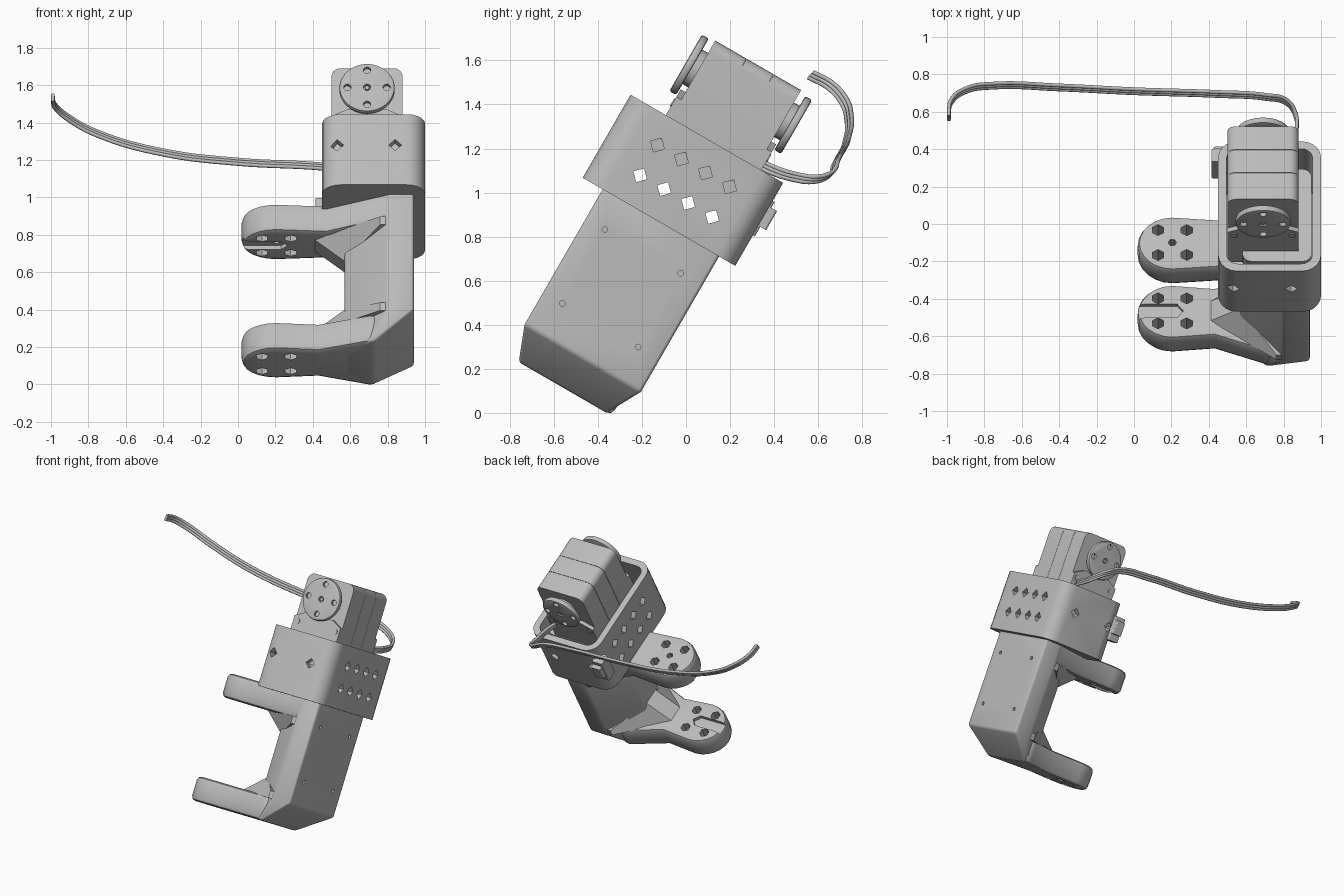
import bpy, bmesh, math
from mathutils import Vector

cube = bpy.data.objects.get("Cube")
if cube:
    bpy.data.objects.remove(cube, do_unlink=True)

TILT = math.radians(-30)      # the whole limb leans back about x
MID = -0.53                   # centre plane of the limb in its own depth axis
AX = 0.69                     # motor centre in x


def material(name, c):
    m = bpy.data.materials.new(name)
    m.use_nodes = True
    m.diffuse_color = (c, c, c, 1)
    m.node_tree.nodes["Principled BSDF"].inputs["Base Color"].default_value = (c, c, c, 1)
    return m


GREY = material("plain grey", 0.5)


def apply(ob, mod):
    bpy.context.view_layer.objects.active = ob
    bpy.ops.object.modifier_apply(modifier=mod.name)


def smooth(ob):
    bpy.ops.object.select_all(action='DESELECT')
    ob.select_set(True)
    bpy.context.view_layer.objects.active = ob
    bpy.ops.object.shade_smooth_by_angle(angle=math.radians(35))


def prism(name, pts, axis, levels, bevel=0, seg=2, tweak=None):
    """Extrude a 2D outline through levels on one limb axis: 0 = x, 1 = depth, 2 = up."""
    bm = bmesh.new()
    rings = []
    for h in levels:
        ring = []
        for p in pts:
            c = list(p)
            c.insert(axis, h)
            ring.append(bm.verts.new(c))
        rings.append(ring)
    bm.faces.new(rings[0])
    bm.faces.new(rings[-1])
    for a, b in zip(rings, rings[1:]):
        for i in range(len(pts)):
            j = (i + 1) % len(pts)
            bm.faces.new((a[i], a[j], b[j], b[i]))
    if tweak:
        for v in bm.verts:
            tweak(v.co)
    bmesh.ops.recalc_face_normals(bm, faces=bm.faces)
    me = bpy.data.meshes.new(name)
    bm.to_mesh(me)
    bm.free()
    ob = bpy.data.objects.new(name, me)
    bpy.context.collection.objects.link(ob)
    ob.rotation_euler.x = TILT
    me.materials.append(GREY)
    if bevel:
        mod = ob.modifiers.new("bevel", 'BEVEL')
        mod.width, mod.segments = bevel, seg
        mod.limit_method, mod.angle_limit = 'ANGLE', math.radians(35)
        apply(ob, mod)
    return ob


def ngon(cx, cy, r, n, turn=0):
    return [(cx + r * math.cos(turn + math.tau * i / n),
             cy + r * math.sin(turn + math.tau * i / n)) for i in range(n)]


def rect(x0, x1, y0, y1, r):
    pts = []
    for k, (cx, cy) in enumerate([(x1 - r, y1 - r), (x0 + r, y1 - r), (x0 + r, y0 + r), (x1 - r, y0 + r)]):
        for i in range(6):
            t = math.pi / 2 * (k + i / 5)
            pts.append((cx + r * math.cos(t), cy + r * math.sin(t)))
    return pts


def mirrored(half):
    """Close an outline of (x, offset) points about the limb's centre plane."""
    return [(x, MID + u) for x, u in half] + [(x, MID - u) for x, u in reversed(half) if u > 1e-6]


def cut(ob, *cutters):
    bpy.context.view_layer.update()
    for c in cutters:
        mod = ob.modifiers.new("cut", 'BOOLEAN')
        mod.object, mod.operation, mod.solver = c, 'DIFFERENCE', 'EXACT'
        apply(ob, mod)
        bpy.data.objects.remove(c, do_unlink=True)


# Sleeve around the motor, with diamond vent holes
sleeve = prism("sleeve", rect(0.45, 1.0, -0.94, -0.14, 0.1), 2, (0.69, 1.125))
cutters = [prism("cutter", rect(0.495, 0.955, -0.895, -0.185, 0.06), 2, (0.73, 1.3))]
for w in (0.83, 0.988):
    for i in range(4):
        cutters.append(prism("cutter", ngon(-0.72 + 0.126 * i, w, 0.036, 4), 0, (0.3, 1.2)))
for x in (0.53, 0.84):
    cutters.append(prism("cutter", ngon(x, 0.935, 0.035, 4), 1, (-1.1, 0)))
cut(sleeve, *cutters)
smooth(sleeve)
prism("motor_mount", rect(0.58, 0.95, -0.82, -0.25, 0.05), 2, (0.93, 1.02))


# Upright leg: wedge-shaped inner side, foot narrowed and cut back
def foot_taper(co):
    if co.z < -0.1 and co.x > 0.7:
        co.x = 0.73 if co.x > 0.9 else 0.7
        co.y = -0.773 if co.y < MID else -0.312


leg = prism("leg", mirrored([(0.94, 0.305), (0.8, 0.305), (0.57, 0.09)]), 2,
            (-0.18, -0.02, 0.72), 0.025, 3, foot_taper)
cut(leg, *[prism("cutter", ngon(u, w, 0.013, 12), 0, (0.9, 1.1))
           for u in (-0.735, -0.338) for w in (0.15, 0.537)])
smooth(leg)


# Two fork arms with hole patterns and a pointed slot on the inner face
def fork_arm(name, lo, hi, flare, inner):
    half = flare + [(0.205 + 0.185 * math.cos(t), 0.167 * math.sin(t))
                    for t in (math.pi * (0.5 + i / 12) for i in range(7))]
    arm = prism(name, mirrored(half), 2, (lo, hi), 0.03, 2)
    holes = [prism("cutter", ngon(0.205 + sx * 0.077, MID + sy * 0.077, 0.034, 6, math.pi / 6), 2, (lo - 1, hi + 1))
             for sx in (-1, 1) for sy in (-1, 1)]
    if inner > 0:
        slot_levels = (hi - 0.025, hi + 0.1)
    else:
        slot_levels = (lo - 0.1, lo + 0.025)
        holes.append(prism("cutter", ngon(0.205, MID, 0.022, 6), 2, (lo - 1, hi + 1)))
    slot = mirrored([(-0.1, 0.042), (0.23, 0.042), (0.265, 0)])
    cut(arm, prism("cutter", slot, 2, slot_levels), *holes)
    smooth(arm)


fork_arm("lower_fork_arm", -0.18, -0.01, [(0.74, 0.25), (0.69, 0.24), (0.43, 0.148)], 1)
fork_arm("upper_fork_arm", 0.55, 0.72, [(0.85, 0.3), (0.8, 0.3), (0.47, 0.148)], -1)


# Sloping gussets that wrap the leg's wedge where it meets each arm
def gusset(name, base, s):
    def slope(co):
        if abs(co.z - base) > 0.1:
            if co.x > 0.7:
                co.z = base + s * 0.05
            else:
                co.x = 0.57
    prism(name, mirrored([(0.82, 0.295), (0.76, 0.295), (0.4, 0.06)]), 2,
          (base, base + s * 0.14), tweak=slope)


gusset("lower_gusset", -0.02, 1)
gusset("upper_gusset", 0.56, -1)

# Motor body in three slices with narrow seams between them
for name, lo, hi in (("motor_front_cover", -0.73, -0.567), ("motor_middle", -0.565, -0.425),
                     ("motor_back_cover", -0.423, -0.28)):
    smooth(prism(name, rect(0.5, 0.88, 0.9, 1.53, 0.05), 1, (lo, hi)))
prism("motor_core", rect(0.505, 0.875, 0.905, 1.525, 0.05), 1, (-0.72, -0.29))

# Stepped shoulders with screws, hubs and round horns at both ends
for side, face, s, radius in (("front", -0.73, -1, 0.148), ("back", -0.28, 1, 0.141)):
    def span(a, b):
        return sorted((face + s * a, face + s * b))
    prism(side + "_shoulder", [(0.5, 0.9), (0.88, 0.9), (0.88, 1.22), (0.8, 1.26), (0.58, 1.26), (0.5, 1.22)],
          1, span(-0.01, 0.025))
    for x in (0.535, 0.845):
        smooth(prism(side + "_screw", ngon(x, 1.19, 0.02, 12), 1, span(0.02, 0.03)))
    smooth(prism(side + "_hub", ngon(AX, 1.375, 0.09, 24), 1, span(-0.01, 0.04)))
    horn = prism(side + "_horn", ngon(AX, 1.375, radius, 40), 1, span(0.03, 0.066), 0.01, 2)
    marks = ngon(AX, 1.375, 0.105, 4) + [(AX, 1.375)]
    cut(horn, *[prism("cutter", ngon(x, w, 0.02, 12), 1, span(0.045, 0.2)) for x, w in marks])
    smooth(horn)
    smooth(prism(side + "_centre_screw", ngon(AX, 1.375, 0.012, 10), 1, span(0.04, 0.062)))

# Small connector on the rear inner corner of the sleeve
prism("connector_block", rect(0.415, 0.5, -0.21, -0.13, 0.01), 2, (0.85, 1.03))
prism("connector_plug", rect(0.425, 0.5, -0.16, -0.1, 0.01), 2, (0.9, 1.0))

# Three-strand ribbon cable
path = [(0.8, 0.3, 1.15), (0.86, 0.4, 1.1), (0.87, 0.5, 1.07), (0.865, 0.58, 1.06), (0.82, 0.65, 1.08),
        (0.7, 0.68, 1.135), (0.45, 0.695, 1.165), (0, 0.71, 1.19), (-0.4, 0.73, 1.24),
        (-0.75, 0.74, 1.34), (-0.9, 0.715, 1.42), (-0.98, 0.65, 1.49), (-0.99, 0.565, 1.535)]
for k, name in ((-1, "lower"), (0, "middle"), (1, "upper")):
    cu = bpy.data.curves.new(name + "_cable_strand", 'CURVE')
    cu.dimensions = '3D'
    cu.bevel_depth, cu.bevel_resolution, cu.resolution_u = 0.01, 2, 8
    cu.use_fill_caps = True
    sp = cu.splines.new('BEZIER')
    sp.bezier_points.add(len(path) - 1)
    for bp, p in zip(sp.bezier_points, path):
        bp.co = Vector(p) + k * Vector((0, 0.011, 0.012))
        bp.handle_left_type = bp.handle_right_type = 'AUTO'
    cu.materials.append(GREY)
    bpy.context.collection.objects.link(bpy.data.objects.new(name + "_cable_strand", cu))
